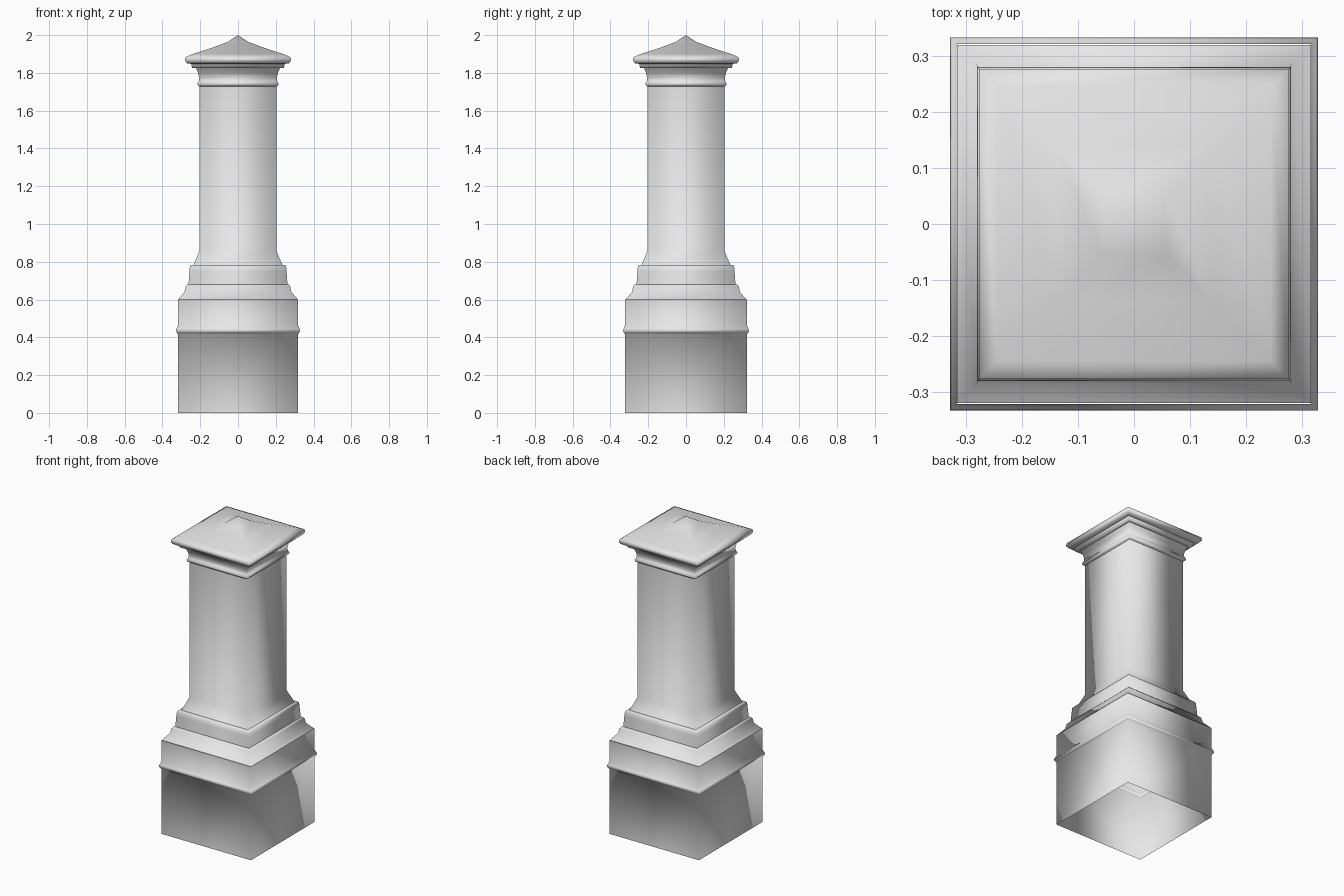
import bpy
import bmesh

cube = bpy.data.objects.get("Cube")
if cube:
    bpy.data.objects.remove(cube, do_unlink=True)

stone = bpy.data.materials.new("grey stone")
stone.use_nodes = True
grey = (0.8, 0.8, 0.8, 1)
stone.diffuse_color = grey
stone.node_tree.nodes["Principled BSDF"].inputs["Base Color"].default_value = grey


def square_loft(name, profile, depth=1.0):
    """Sweep a (half width, height) profile, bottom to top, around a square."""
    bm = bmesh.new()
    corners = [(-1, -1), (1, -1), (1, 1), (-1, 1)]
    rings = []
    for half, z in profile:
        if half == 0:
            rings.append([bm.verts.new((0, 0, z))] * 4)
        else:
            rings.append([bm.verts.new((sx * half, sy * half * depth, z))
                          for sx, sy in corners])
    for low, high in zip(rings, rings[1:]):
        for i in range(4):
            j = (i + 1) % 4
            if high[i] is high[j]:
                bm.faces.new((low[i], low[j], high[i]))
            else:
                bm.faces.new((low[i], low[j], high[j], high[i]))
    for face in bm.faces:
        face.smooth = True
    mesh = bpy.data.meshes.new(name)
    bm.to_mesh(mesh)
    bm.free()
    mesh.materials.append(stone)
    obj = bpy.data.objects.new(name, mesh)
    bpy.context.collection.objects.link(obj)
    return obj


# Hollow plinth, open underneath
square_loft("plinth", [(0.317, 0), (0.317, 0.415), (0.324, 0.425)], 1.015)

# Rounded band and the wall above it
square_loft("base_band", [(0.324, 0.425), (0.329, 0.435), (0.325, 0.447),
                          (0.317, 0.465), (0.317, 0.60)], 1.015)

# Sloping shoulder
square_loft("shoulder", [(0.317, 0.60), (0.283, 0.64), (0.276, 0.672),
                         (0.268, 0.68), (0.255, 0.68)], 1.01)

# Stepped collar
square_loft("collar", [(0.262, 0.68), (0.257, 0.75), (0.255, 0.775),
                       (0.25, 0.782), (0.23, 0.782)])

# Shaft with a flared foot
square_loft("shaft", [(0.236, 0.782), (0.203, 0.86), (0.203, 1.727)])

# Neck moulding below the cap
square_loft("neck", [(0.203, 1.727), (0.212, 1.733), (0.215, 1.743),
                     (0.208, 1.757), (0.205, 1.77), (0.211, 1.80),
                     (0.223, 1.827)])
square_loft("neck_fillet", [(0.223, 1.827), (0.243, 1.827), (0.248, 1.848)])

# Overhanging cap with a concave pyramid roof
square_loft("cap", [(0.248, 1.848), (0.27, 1.85), (0.281, 1.865),
                    (0.277, 1.884), (0.245, 1.898), (0.14, 1.932),
                    (0.055, 1.964), (0, 2)])
